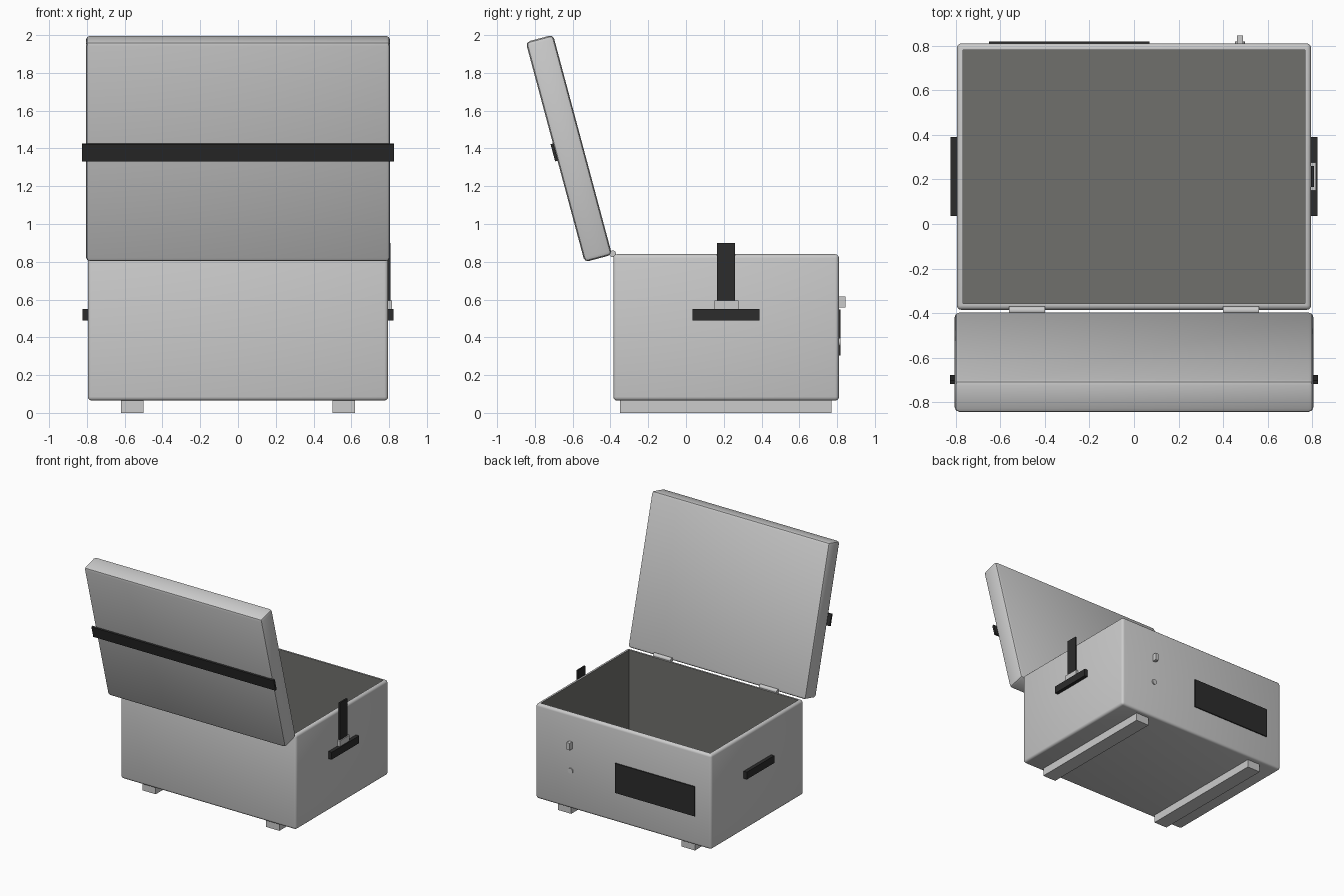
import bpy, bmesh, math
from mathutils import Matrix, Vector

if "Cube" in bpy.data.objects:
    bpy.data.objects.remove(bpy.data.objects["Cube"])


def material(name, color):
    m = bpy.data.materials.new(name)
    m.diffuse_color = (*color, 1)
    m.use_nodes = True
    m.node_tree.nodes["Principled BSDF"].inputs["Base Color"].default_value = m.diffuse_color
    return m


dark = material("dark_webbing", (0.025, 0.025, 0.025))
lining = material("dark_lining", (0.16, 0.16, 0.15))


def finish(bm, name, mat=None, smooth=False):
    mesh = bpy.data.meshes.new(name)
    bmesh.ops.recalc_face_normals(bm, faces=bm.faces)
    bm.to_mesh(mesh)
    bm.free()
    ob = bpy.data.objects.new(name, mesh)
    bpy.context.collection.objects.link(ob)
    if mat:
        mesh.materials.append(mat)
    if smooth:
        bpy.ops.object.select_all(action='DESELECT')
        ob.select_set(True)
        bpy.context.view_layer.objects.active = ob
        bpy.ops.object.shade_smooth_by_angle(angle=math.radians(35))
    return ob


def box_bm(lo, hi, bevel=0, segments=2):
    lo, hi = Vector(lo), Vector(hi)
    bm = bmesh.new()
    bmesh.ops.create_cube(bm, size=1, matrix=Matrix.Translation((lo + hi) / 2)
                          @ Matrix.Diagonal((*(hi - lo), 1)))
    if bevel:
        bmesh.ops.bevel(bm, geom=bm.edges[:], offset=bevel, segments=segments,
                        profile=0.5, affect='EDGES')
    return bm


def box(name, lo, hi, mat=None, bevel=0):
    return finish(box_bm(lo, hi, bevel), name, mat, bevel > 0)


def cylinder(name, center, radius, depth, rotation):
    bm = bmesh.new()
    bmesh.ops.create_cone(bm, cap_ends=True, segments=20, radius1=radius, radius2=radius,
                          depth=depth, matrix=Matrix.Translation(center) @ rotation)
    return finish(bm, name, None, True)


# Open-topped case body: rounded box with a lined cavity sunk into the top
bm = box_bm((-0.795, -0.385, 0.065), (0.795, 0.81, 0.84), 0.02, 3)
top = max(bm.faces, key=lambda f: f.calc_center_median().z + f.calc_area())
top = max((f for f in bm.faces if f.normal.z > 0.99), key=lambda f: f.calc_area())
bmesh.ops.inset_region(bm, faces=[top], thickness=0.012)
before = set(bm.faces)
floor = bmesh.ops.extrude_discrete_faces(bm, faces=[top])['faces'][0]
bmesh.ops.translate(bm, verts=floor.verts[:], vec=(0, 0, -0.74))
for f in bm.faces:
    if f is floor or f not in before:
        f.material_index = 1
body = finish(bm, "case_body", None, True)
body.data.materials.append(material("case_grey", (0.8, 0.8, 0.8)))
body.data.materials.append(lining)

# Lid leaning back, with the strap across its outer face
tilt = Matrix.Translation((0, -0.62, 1.4)) @ Matrix.Rotation(math.radians(15), 4, 'X')
lid = box("lid", (-0.805, -0.075, -0.603), (0.805, 0.075, 0.603), None, 0.022)
strap = box("lid_strap", (-0.825, -0.088, -0.047), (0.825, -0.072, 0.047), dark)
for ob in (lid, strap):
    ob.data.transform(tilt)

# Runners, hinges and side handles on both sides
for s, side in ((-1, "left"), (1, "right")):
    box(side + "_runner", (s * 0.56 - 0.06, -0.35, 0), (s * 0.56 + 0.06, 0.77, 0.075))
    cylinder(side + "_hinge", (s * 0.48, -0.388, 0.842), 0.018, 0.16,
             Matrix.Rotation(math.pi / 2, 4, 'Y'))
    box(side + "_handle", (s * 0.808 - 0.016, 0.035, 0.49),
        (s * 0.808 + 0.016, 0.39, 0.55), dark)

# Upright closing strap and its buckle on the right side
box("closing_strap", (0.795, 0.165, 0.57), (0.808, 0.26, 0.9), dark)
box("strap_buckle", (0.79, 0.15, 0.548), (0.816, 0.277, 0.596))

# Label plate, latch and round lock on the back face
box("label_plate", (-0.65, 0.805, 0.305), (0.07, 0.819, 0.547), dark)
box("latch", (0.462, 0.805, 0.557), (0.49, 0.845, 0.615))
cylinder("round_lock", (0.476, 0.81, 0.375), 0.022, 0.016,
         Matrix.Rotation(math.pi / 2, 4, 'X'))
